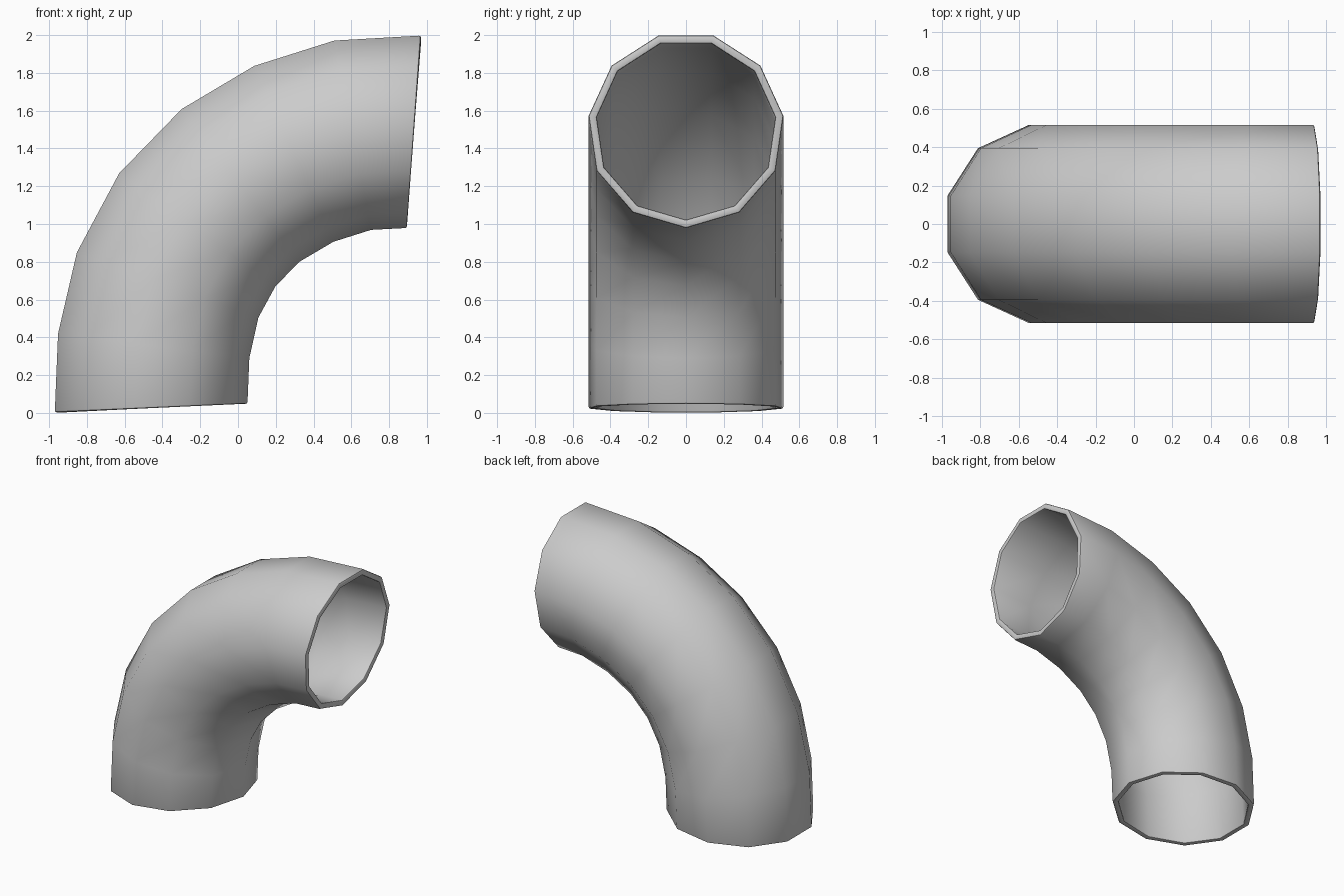
import bpy, bmesh, math
from mathutils import Vector

cube = bpy.data.objects.get("Cube")
if cube:
    bpy.data.objects.remove(cube)

SIDES = 11
RADIUS = 0.521
WALL = 0.042

# Outer and inner edge of each ring along the bend, as (x, z)
RINGS = [
    ((-0.973, 0.003), (0.05, 0.048)),
    ((-0.957, 0.42), (0.06, 0.29)),
    ((-0.855, 0.85), (0.108, 0.505)),
    ((-0.632, 1.27), (0.198, 0.67)),
    ((-0.3, 1.61), (0.325, 0.8)),
    ((0.085, 1.84), (0.505, 0.906)),
    ((0.51, 1.972), (0.705, 0.969)),
    ((0.968, 2.0), (0.895, 0.979)),
]

# Grey metal
grey = bpy.data.materials.new("grey")
grey.use_nodes = True
colour = (0.6, 0.6, 0.6, 1)
grey.diffuse_color = colour
grey.node_tree.nodes["Principled BSDF"].inputs["Base Color"].default_value = colour

# Bent tube: a corner points to the inside of the bend, a flat to the outside
bm = bmesh.new()
rings = []
for outer, inner in RINGS:
    inner = Vector((inner[0], 0, inner[1]))
    outer = Vector((outer[0], 0, outer[1]))
    inward = (inner - outer).normalized()
    centre = inner - inward * RADIUS
    ring = []
    for i in range(SIDES):
        a = math.tau * i / SIDES
        side = Vector((0, math.sin(a), 0))
        ring.append(bm.verts.new(centre + RADIUS * (inward * math.cos(a) + side)))
    rings.append(ring)
for low, high in zip(rings, rings[1:]):
    for i in range(SIDES):
        j = (i + 1) % SIDES
        bm.faces.new((low[i], low[j], high[j], high[i]))
bm.normal_update()

# Faces must point away from the tube centre
first = bm.faces[:][0]
middle = sum((v.co for v in rings[0] + rings[1]), Vector()) / (2 * SIDES)
if first.normal.dot(first.calc_center_median() - middle) < 0:
    bmesh.ops.reverse_faces(bm, faces=bm.faces[:])

mesh = bpy.data.meshes.new("pipe_elbow")
bm.to_mesh(mesh)
bm.free()
mesh.materials.append(grey)
pipe = bpy.data.objects.new("pipe_elbow", mesh)
bpy.context.collection.objects.link(pipe)

# Wall thickness and softened rims
wall = pipe.modifiers.new("wall", 'SOLIDIFY')
wall.thickness = WALL
wall.offset = -1
wall.use_even_offset = True
rim = pipe.modifiers.new("rim", 'BEVEL')
rim.width = 0.01
rim.segments = 2
rim.limit_method = 'ANGLE'
rim.angle_limit = math.radians(60)

bpy.context.view_layer.objects.active = pipe
pipe.select_set(True)
for name in ("wall", "rim"):
    bpy.ops.object.modifier_apply(modifier=name)
bpy.ops.object.shade_smooth_by_angle(angle=math.radians(40))
